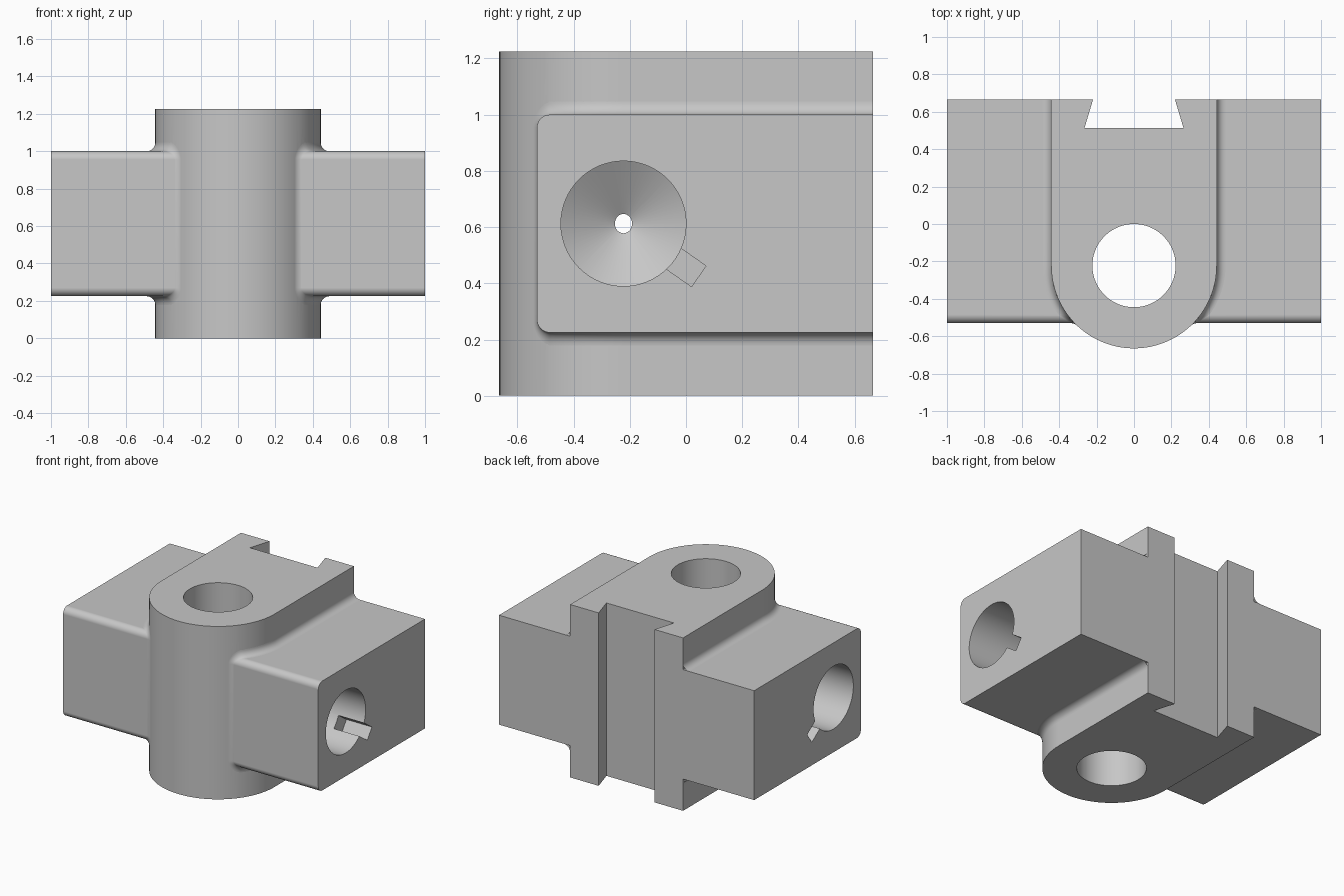
import bpy, bmesh
from math import pi, sin, cos, tan, acos, sqrt, radians
from mathutils import Vector, Matrix

cube = bpy.data.objects.get("Cube")
if cube:
    bpy.data.objects.remove(cube)

HALF_Y, HEIGHT = 0.665, 1.225
BOSS_R, HOLE_R, AXIS_Y, MID_Z = 0.4425, 0.2225, -0.2225, 0.6125
ARM_FRONT, ARM_LOW, ARM_HIGH = -0.53, 0.225, 1.0
ROUND, FILLET = 0.045, 0.047

grey = bpy.data.materials.new("Plain grey")
grey.use_nodes = True
colour = (0.57, 0.57, 0.57, 1)
grey.diffuse_color = colour
grey.node_tree.nodes["Principled BSDF"].inputs["Base Color"].default_value = colour


def make_object(name, bm):
    bmesh.ops.recalc_face_normals(bm, faces=bm.faces)
    mesh = bpy.data.meshes.new(name)
    bm.to_mesh(mesh)
    bm.free()
    mesh.materials.append(grey)
    obj = bpy.data.objects.new(name, mesh)
    bpy.context.collection.objects.link(obj)
    return obj


def loft(name, rings):
    """Join equal closed rings of points and cap both ends."""
    bm = bmesh.new()
    loops = [[bm.verts.new(p) for p in ring] for ring in rings]
    n = len(loops[0])
    for a, b in zip(loops, loops[1:]):
        for i in range(n):
            j = (i + 1) % n
            bm.faces.new((a[i], a[j], b[j], b[i]))
    bm.faces.new(loops[0])
    bm.faces.new(loops[-1])
    return make_object(name, bm)


def upright(name, profile, low, high):
    return loft(name, [[(x, y, z) for x, y in profile] for z in (low, high)])


def arc(cx, cy, r, start, end, steps):
    angles = [radians(start + (end - start) * i / steps) for i in range(steps + 1)]
    return [(cx + r * cos(a), cy + r * sin(a)) for a in angles]


def combine(target, other, operation):
    mod = target.modifiers.new(operation, 'BOOLEAN')
    mod.operation, mod.solver, mod.object = operation, 'EXACT', other
    bpy.context.view_layer.objects.active = target
    bpy.ops.object.modifier_apply(modifier=mod.name)
    bpy.data.objects.remove(other)


# Central upright boss with a rounded front
body = upright("bearing_body", arc(0, AXIS_Y, BOSS_R, 180, 360, 48)
               + [(BOSS_R, HALF_Y), (-BOSS_R, HALF_Y)], 0, HEIGHT)

# Cross arm, rounded along its two front edges
outline = ([(HALF_Y, ARM_HIGH)]
           + arc(ARM_FRONT + ROUND, ARM_HIGH - ROUND, ROUND, 90, 180, 8)
           + arc(ARM_FRONT + ROUND, ARM_LOW + ROUND, ROUND, 180, 270, 8)
           + [(HALF_Y, ARM_LOW)])
arm = loft("cross_arm", [[(x, y, z) for y, z in outline] for x in (-1, 1)])
combine(body, arm, 'UNION')

# Vertical through hole
combine(body, upright("hole_cutter", arc(0, AXIS_Y, HOLE_R, 0, 360, 64)[:-1],
                      -0.1, HEIGHT + 0.1), 'DIFFERENCE')

# Dovetail groove down the back
dovetail = [(-0.265, 0.512), (0.265, 0.512), (0.205, 0.712), (-0.205, 0.712)]
combine(body, upright("groove_cutter", dovetail, -0.1, HEIGHT + 0.1), 'DIFFERENCE')

# Side bores with a drilled tip, and a short key slot at each mouth
for side in (-1, 1):
    rings = [[(side * x, y, z) for y, z in arc(AXIS_Y, MID_Z, r, 0, 360, 64)[:-1]]
             for x, r in ((1.1, HOLE_R), (0.335, HOLE_R), (0.203, 0.002))]
    combine(body, loft("bore_cutter", rings), 'DIFFERENCE')
    bm = bmesh.new()
    bmesh.ops.create_cube(bm, size=1)
    bmesh.ops.scale(bm, vec=(0.4, 0.2, 0.09), verts=bm.verts)
    bmesh.ops.translate(bm, vec=(side, 0.227, 0), verts=bm.verts)
    bmesh.ops.rotate(bm, cent=(0, 0, 0), matrix=Matrix.Rotation(radians(-35), 3, 'X'),
                     verts=bm.verts)
    bmesh.ops.translate(bm, vec=(0, AXIS_Y, MID_Z), verts=bm.verts)
    combine(body, make_object("slot_cutter", bm), 'DIFFERENCE')


def boss_x(y):
    d = min(y - AXIS_Y, 0)
    return sqrt(max(BOSS_R ** 2 - d * d, 0))


def fillet_row(y, z, ny, nz):
    """Curve from the arm surface to the boss surface at one outline point."""
    corner = Vector((boss_x(y), y, z))
    step = 0.01
    along = Vector((boss_x(y + ny * step) - corner.x, ny * step, nz * step)).normalized()
    d = FILLET * tan(acos(max(-1, min(1, -along.x))) / 2)
    start = corner + Vector((d, 0, 0))
    end = corner + along * d
    end.x = boss_x(end.y)
    row = []
    for i in range(9):
        t = i / 8
        a, b, c = (1 - t) ** 2, 1.45 * t * (1 - t), t * t
        row.append((start * a + corner * b + end * c) / (a + b + c))
    return row


# Outline stations with their outward directions
stations = [(y, ARM_HIGH, 0, 1) for y in (HALF_Y, AXIS_Y)]
stations += [(y, ARM_HIGH, 0, 1) for y in
             [AXIS_Y + (ARM_FRONT + ROUND - AXIS_Y) * i / 12 for i in range(1, 12)]]
for i in range(9):
    a = pi / 2 + i * pi / 16
    stations.append((ARM_FRONT + ROUND + ROUND * cos(a),
                     ARM_HIGH - ROUND + ROUND * sin(a), cos(a), sin(a)))
stations += [(y, 2 * MID_Z - z, ny, -nz) for y, z, ny, nz in reversed(stations)]

# Concave fillets where the arm meets the boss
parts = [body]
for name, side in (("left_fillet", 1), ("right_fillet", -1)):
    bm = bmesh.new()
    rows = [[bm.verts.new((side * p.x, p.y, p.z)) for p in fillet_row(*s)] for s in stations]
    for a, b in zip(rows, rows[1:]):
        for i in range(8):
            bm.faces.new((a[i], a[i + 1], b[i + 1], b[i]))
    strip = make_object(name, bm)
    # Face the strip outward
    top = strip.data.polygons[4]
    if top.normal.z < 0:
        strip.data.flip_normals()
    parts.append(strip)

# Smooth curved surfaces, keep hard edges
bpy.ops.object.select_all(action='DESELECT')
for obj in parts:
    obj.select_set(True)
bpy.context.view_layer.objects.active = body
bpy.ops.object.shade_smooth_by_angle(angle=radians(25))
weighted = body.modifiers.new("Flat face normals", 'WEIGHTED_NORMAL')
weighted.keep_sharp = True
